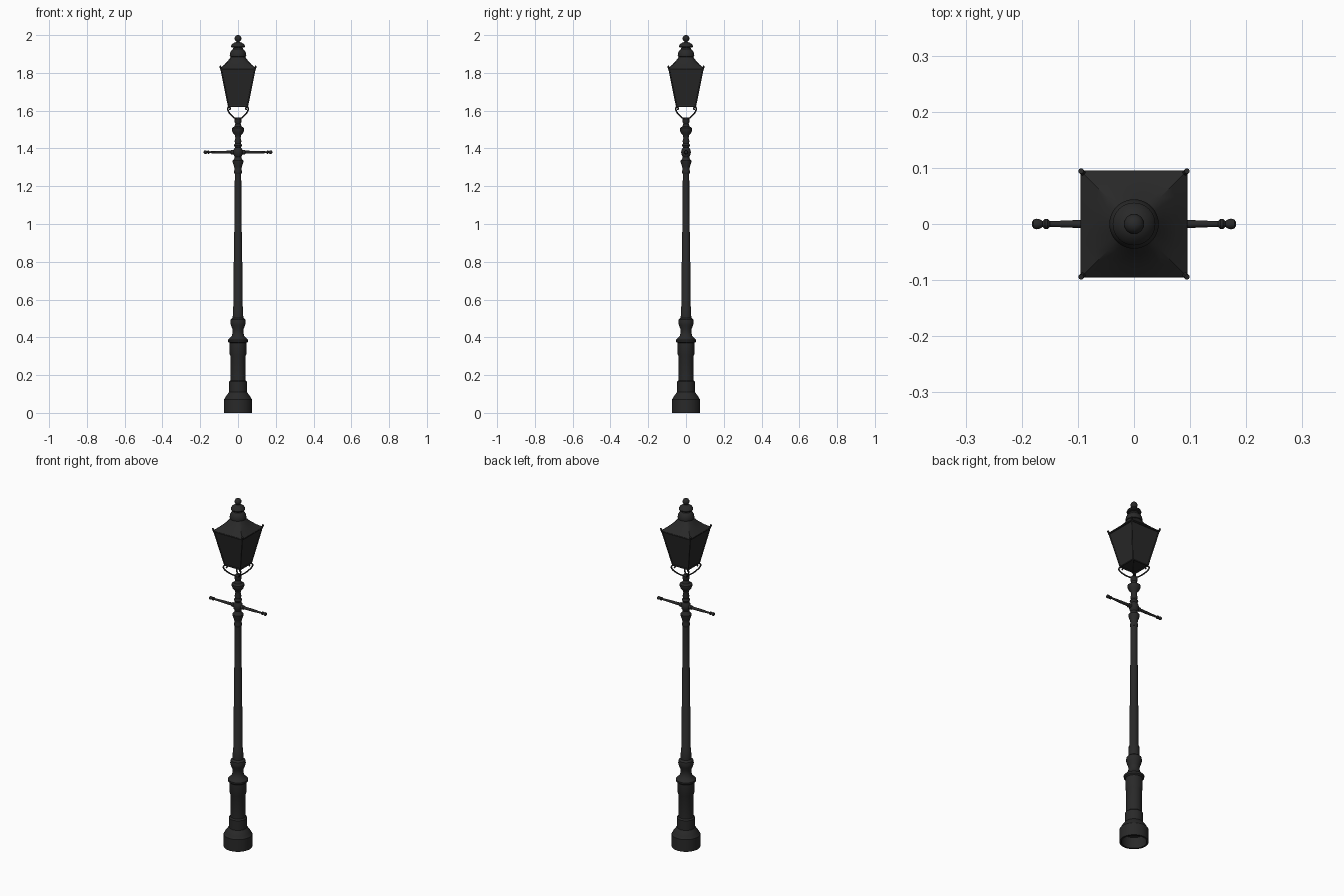
import bpy, bmesh, math
from mathutils import Vector, Matrix

cube = bpy.data.objects.get("Cube")
if cube:
    bpy.data.objects.remove(cube, do_unlink=True)


def material(name, rgb):
    m = bpy.data.materials.new(name)
    m.use_nodes = True
    m.diffuse_color = (*rgb, 1)
    m.node_tree.nodes["Principled BSDF"].inputs["Base Color"].default_value = (*rgb, 1)
    return m


iron = material("black iron", (0.022, 0.022, 0.022))


def finish(name, bm, smooth=True):
    bmesh.ops.recalc_face_normals(bm, faces=bm.faces)
    mesh = bpy.data.meshes.new(name)
    bm.to_mesh(mesh)
    bm.free()
    mesh.materials.append(iron)
    ob = bpy.data.objects.new(name, mesh)
    bpy.context.collection.objects.link(ob)
    if smooth:
        bpy.ops.object.select_all(action='DESELECT')
        ob.select_set(True)
        bpy.context.view_layer.objects.active = ob
        bpy.ops.object.shade_smooth_by_angle(angle=math.radians(35))
    return ob


def loft(bm, rings, cap_start=True, cap_end=True):
    """Skin a list of equally sized point rings."""
    loops = [[bm.verts.new(p) for p in ring] for ring in rings]
    n = len(loops[0])
    for a, b in zip(loops, loops[1:]):
        for i in range(n):
            bm.faces.new((a[i], a[(i + 1) % n], b[(i + 1) % n], b[i]))
    if cap_start:
        bm.faces.new(loops[0])
    if cap_end:
        bm.faces.new(loops[-1])


def circle(r, z, n):
    return [(r * math.cos(math.tau * i / n), r * math.sin(math.tau * i / n), z) for i in range(n)]


def square(h, z, n=4):
    """Square ring of n points, with points on its corners."""
    pts = []
    for i in range(n):
        a = math.tau * i / n + (math.pi / 4 if n == 4 else 0)
        c, s = math.cos(a), math.sin(a)
        k = h / max(abs(c), abs(s))
        pts.append((c * k, s * k, z))
    return pts


def lathe(name, profile, n=32, matrix=None, open_base=False):
    bm = bmesh.new()
    loft(bm, [circle(r, z, n) for r, z in profile], cap_start=not open_base)
    if matrix:
        bm.transform(matrix)
    return finish(name, bm)


def rod(bm, a, b, r, n=8):
    a, b = Vector(a), Vector(b)
    d = b - a
    turn = Matrix.Translation((a + b) / 2) @ d.to_track_quat('Z', 'Y').to_matrix().to_4x4()
    bmesh.ops.create_cone(bm, cap_ends=True, segments=n, radius1=r, radius2=r,
                          depth=d.length, matrix=turn)


# Pedestal, hollow underneath
lathe("pedestal", [
    (0.06, 0.06), (0.065, 0), (0.075, 0), (0.075, 0.07), (0.07, 0.075), (0.066, 0.085),
    (0.055, 0.1), (0.047, 0.11), (0.047, 0.165), (0.04, 0.172), (0.04, 0.3), (0.044, 0.31),
    (0.044, 0.37), (0.052, 0.376), (0.053, 0.386), (0.046, 0.393), (0.034, 0.405),
    (0.028, 0.425), (0.03, 0.445), (0.038, 0.465), (0.041, 0.48), (0.038, 0.495), (0.026, 0.505)])

# Stepped, tapering shaft
lathe("shaft", [
    (0.028, 0.5), (0.027, 0.56), (0.0235, 0.565), (0.0225, 0.8), (0.0205, 0.803),
    (0.0195, 1.04), (0.018, 1.043), (0.017, 1.28)])

# Turned neck between shaft and lantern
lathe("neck", [
    (0.018, 1.265), (0.021, 1.272), (0.021, 1.28), (0.018, 1.288), (0.021, 1.305),
    (0.028, 1.325), (0.029, 1.335), (0.022, 1.342), (0.017, 1.355), (0.023, 1.366),
    (0.026, 1.38), (0.023, 1.394), (0.016, 1.405), (0.022, 1.416), (0.016, 1.427),
    (0.018, 1.44), (0.014, 1.455), (0.017, 1.47), (0.027, 1.482), (0.033, 1.497),
    (0.033, 1.508), (0.02, 1.515), (0.014, 1.53), (0.018, 1.538), (0.018, 1.556), (0.01, 1.565)])

# Ladder bar, one arm to each side
for side, turn in (("left", 1), ("right", -1)):
    lathe(side + "_ladder_arm", [
        (0.009, 0), (0.012, 0.03), (0.012, 0.036), (0.008, 0.04), (0.0075, 0.09), (0.005, 0.15),
        (0.009, 0.154), (0.009, 0.159), (0.005, 0.163), (0.008, 0.167), (0.0095, 0.173),
        (0.008, 0.179), (0.003, 0.182)], 16,
        Matrix.Translation((0, 0, 1.38)) @ Matrix.Rotation(turn * math.pi / 2, 4, 'Y'))

# Scrolled brackets, one towards each lantern corner
path = [(0.008, 1.555), (0.03, 1.563), (0.055, 1.58), (0.074, 1.6), (0.077, 1.613),
        (0.068, 1.619), (0.058, 1.612), (0.062, 1.604)]
for i in range(4):
    curve = bpy.data.curves.new("bracket", 'CURVE')
    curve.dimensions = '3D'
    curve.bevel_depth = 0.004
    curve.bevel_resolution = 2
    curve.resolution_u = 4
    curve.use_fill_caps = True
    spline = curve.splines.new('BEZIER')
    spline.bezier_points.add(len(path) - 1)
    for p, (r, z) in zip(spline.bezier_points, path):
        p.co = (r, 0, z)
        p.handle_left_type = p.handle_right_type = 'AUTO'
    curve.materials.append(iron)
    ob = bpy.data.objects.new("lantern_bracket", curve)
    ob.rotation_euler.z = math.pi / 4 + i * math.pi / 2
    bpy.context.collection.objects.link(ob)

# Four-sided lantern panes
low, high, z0, z1 = 0.05, 0.09, 1.62, 1.82
bm = bmesh.new()
loft(bm, [square(low, z0 + 0.004), square(high, z1)])
finish("lantern_panes", bm, False)

# Corner posts, rails and upturned corner tips
bm = bmesh.new()
bottom, top = square(low, z0 + 0.003), square(high, z1)
for i in range(4):
    j = (i + 1) % 4
    rod(bm, bottom[i], top[i], 0.0035)
    rod(bm, bottom[i], bottom[j], 0.0045)
    rod(bm, top[i], top[j], 0.005)
    tip = Vector(top[i])
    rod(bm, tip, tip + Vector((tip.x * 0.05, tip.y * 0.05, 0.017)), 0.005)
finish("lantern_frame", bm)

# Roof blending from square eaves to a round throat
bm = bmesh.new()
n = 32
rings = [square(0.094, 1.818, n), square(0.094, 1.824, n)]
for t, z in ((0.35, 1.842), (0.7, 1.864), (1, 1.888)):
    rings.append([Vector(a).lerp(Vector(b), t) for a, b in zip(square(0.094, z, n), circle(0.036, z, n))])
loft(bm, rings)
finish("lantern_roof", bm)

# Tiered chimney with ball finial
lathe("chimney", [
    (0.036, 1.884), (0.043, 1.887), (0.044, 1.894), (0.041, 1.908), (0.034, 1.92),
    (0.026, 1.926), (0.025, 1.934), (0.037, 1.936), (0.038, 1.941), (0.032, 1.952),
    (0.02, 1.96), (0.009, 1.964), (0.008, 1.968)])
bm = bmesh.new()
bmesh.ops.create_uvsphere(bm, u_segments=24, v_segments=12, radius=0.018,
                          matrix=Matrix.Translation((0, 0, 1.982)))
finish("ball_finial", bm)
